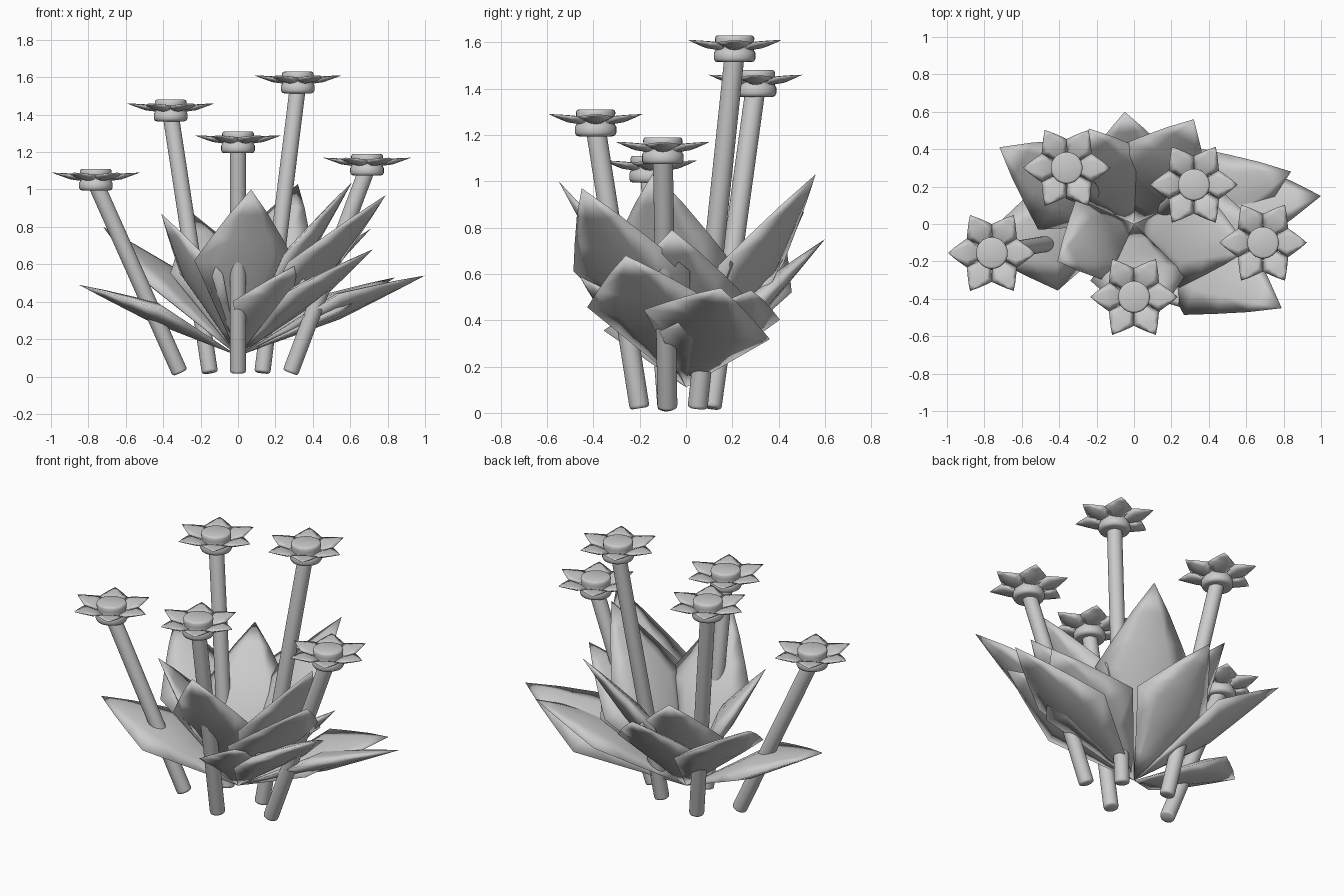
import bpy, bmesh, math
from mathutils import Matrix, Vector

cube = bpy.data.objects.get("Cube")
if cube:
    bpy.data.objects.remove(cube)

grey = bpy.data.materials.new("plain_grey")
grey.use_nodes = True
grey.diffuse_color = (0.6, 0.6, 0.6, 1)
grey.node_tree.nodes["Principled BSDF"].inputs["Base Color"].default_value = (0.6, 0.6, 0.6, 1)


def finish(name, bm, sharp=180):
    mesh = bpy.data.meshes.new(name)
    bmesh.ops.recalc_face_normals(bm, faces=bm.faces)
    for face in bm.faces:
        face.smooth = True
    for edge in bm.edges:
        if edge.calc_face_angle(0) > math.radians(sharp):
            edge.smooth = False
    bm.to_mesh(mesh)
    bm.free()
    mesh.materials.append(grey)
    obj = bpy.data.objects.new(name, mesh)
    bpy.context.collection.objects.link(obj)
    return obj


def blade(bm, base, tip, half, widest, rim, top, bottom, roll=0, rows=3, cols=4):
    """Closed pointed diamond, a thin lens in section, soft across its rim."""
    base, tip = Vector(base), Vector(tip)
    along = (tip - base).normalized()
    turn = Matrix.Rotation(roll, 3, along)
    side = turn @ Vector((-along.y, along.x, 0)).normalized()
    up = along.cross(side)
    ts = [widest * i / rows for i in range(1, rows)]
    ts += [widest + (1 - widest) * i / rows for i in range(rows)]
    first, last = bm.verts.new(base), bm.verts.new(tip)
    rings = []
    for t in ts:
        k = t / widest if t < widest else ((1 - t) / (1 - widest)) ** 0.9
        ring = []
        for i in range(2 * cols):
            s = 1 - 2 * i / cols if i <= cols else 2 * (i - cols) / cols - 1
            middle = top if i <= cols else bottom
            lift = rim * s * s + middle * (1 - s * s)
            ring.append(bm.verts.new(base.lerp(tip, t) + (side * s * half + up * lift) * k))
        rings.append(ring)
    for i in range(2 * cols):
        n = (i + 1) % (2 * cols)
        bm.faces.new((first, rings[0][n], rings[0][i]))
        bm.faces.new((last, rings[-1][i], rings[-1][n]))
        for a, b in zip(rings, rings[1:]):
            bm.faces.new((a[i], a[n], b[n], b[i]))


def lathe(bm, profile, start, axis, sides=28):
    """Revolve (radius, height) pairs around an axis."""
    turn = Vector((0, 0, 1)).rotation_difference(axis)
    rings = []
    for r, h in profile:
        ring = []
        for i in range(sides):
            a = math.tau * i / sides
            ring.append(bm.verts.new(start + turn @ Vector((r * math.cos(a), r * math.sin(a), h))))
        rings.append(ring)
    for a, b in zip(rings, rings[1:]):
        for i in range(sides):
            n = (i + 1) % sides
            bm.faces.new((a[i], a[n], b[n], b[i]))
    bm.faces.new(rings[0][::-1])
    bm.faces.new(rings[-1])


# Rosette of leaves, given by their tips, half widths and roll
leaves = [((1.0, .15, .54), .28, -.25), ((.79, -.45, .97), .29, 0),
          ((.07, -.55, 1.0), .27, 0), ((.84, .28, .53), .28, .1),
          ((-.05, .6, .75), .27, 0), ((.32, .56, 1.03), .28, 0),
          ((-.72, .41, .8), .28, 0), ((-.24, .51, .87), .27, 0),
          ((-.85, -.13, .49), .29, 0), ((-.41, -.2, .87), .26, 0),
          ((.61, -.14, 1.04), .28, 0), ((.71, -.06, .79), .28, 0),
          ((.72, -.26, .68), .31, 0), ((.3, -.46, .59), .21, 0)]
root = Vector((0, 0, .11))
for n, (tip, half, roll) in enumerate(leaves, 1):
    bm = bmesh.new()
    blade(bm, root, tip, half, .55, .04, .085, -.025, roll)
    finish(f"leaf_{n}", bm)

# Flowers: stem foot, then the top of the head
flowers = [((-.31, -.08), (-.76, -.155, 1.11)), ((-.15, .11), (-.36, .30, 1.48)),
           ((0, -.2), (0, -.39, 1.31)), ((.13, .05), (.32, .21, 1.63)),
           ((.28, -.08), (.69, -.10, 1.19))]
for n, (foot, top) in enumerate(flowers, 1):
    top, foot = Vector(top), Vector((*foot, .02))
    run = top - Vector((0, 0, .08)) - foot

    bm = bmesh.new()
    lathe(bm, [(.033, 0), (.041, .005), (.043, .015), (.043, run.length)], foot, run.normalized())
    finish(f"stem_{n}", bm, 50)

    # Lower collar and raised centre
    bm = bmesh.new()
    lathe(bm, [(.072, -.116), (.084, -.112), (.09, -.1), (.09, -.076), (.084, -.066),
               (.081, -.05), (.084, -.03), (.085, -.012), (.081, -.003), (.074, 0)],
          top, Vector((0, 0, 1)))
    finish(f"flower_centre_{n}", bm, 60)

    # Six pointed petals
    bm = bmesh.new()
    for i in range(6):
        a = math.tau * i / 6
        out = Vector((math.cos(a), math.sin(a), 0))
        blade(bm, top + out * .02 + Vector((0, 0, -.072)),
              top + out * .234 + Vector((0, 0, -.02)), .08, .53, .014, .02, -.012)
    finish(f"petals_{n}", bm)
